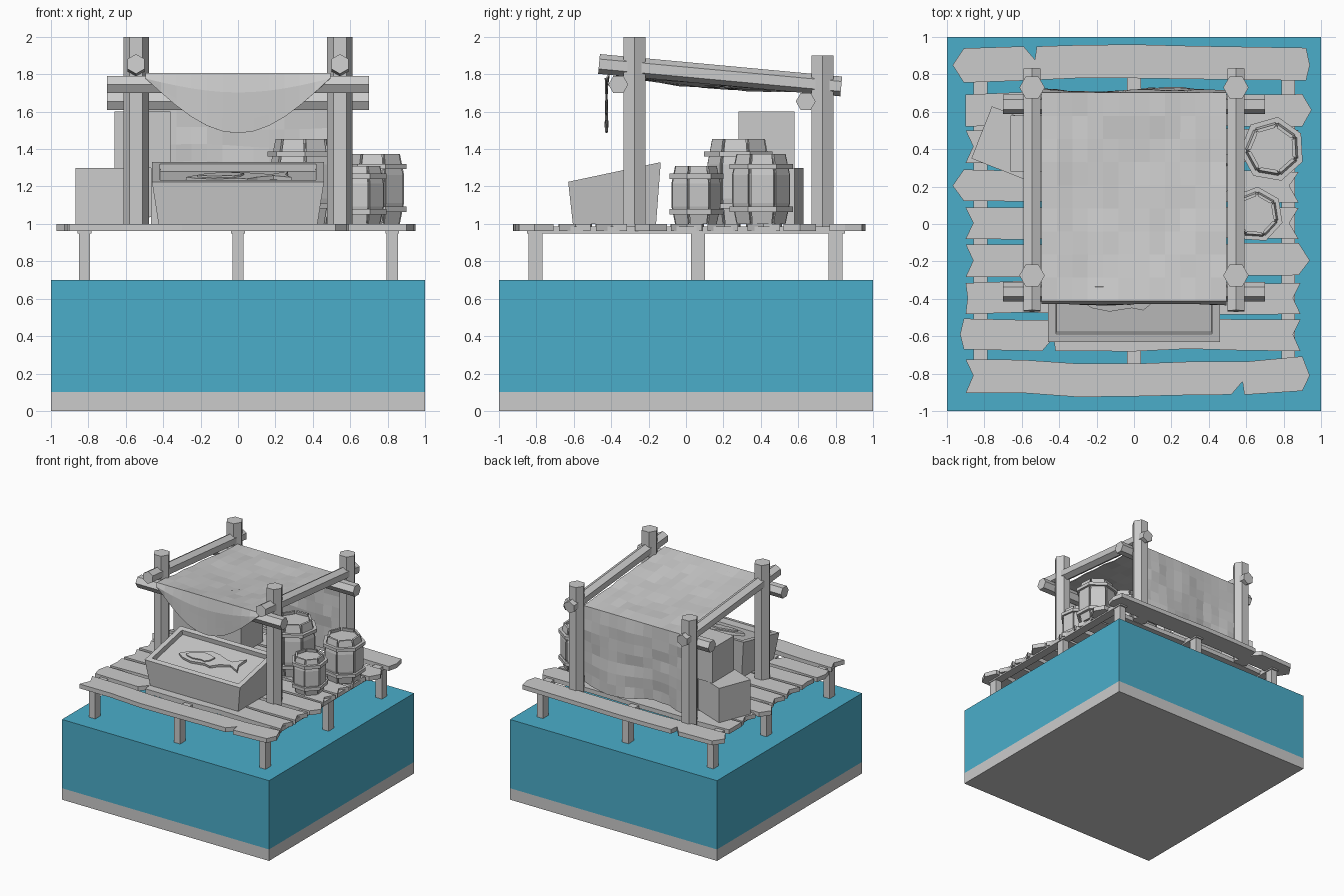
import bpy, bmesh, random
from math import sin, cos, pi, atan2, radians
from mathutils import Matrix, Vector

if "Cube" in bpy.data.objects:
    bpy.data.objects.remove(bpy.data.objects["Cube"])

random.seed(4)


def finish(name, bm, mat=None, matrix=None):
    bmesh.ops.recalc_face_normals(bm, faces=bm.faces[:])
    me = bpy.data.meshes.new(name)
    bm.to_mesh(me)
    bm.free()
    ob = bpy.data.objects.new(name, me)
    bpy.context.collection.objects.link(ob)
    if matrix:
        ob.matrix_world = matrix
    if mat:
        me.materials.append(mat)
    return ob


def prism(name, pts, z0, z1, matrix=None, mat=None):
    bm = bmesh.new()
    f = bm.faces.new([bm.verts.new((x, y, z0)) for x, y in pts])
    new = bmesh.ops.extrude_face_region(bm, geom=[f])["geom"]
    for v in new:
        if isinstance(v, bmesh.types.BMVert):
            v.co.z = z1
    return finish(name, bm, mat, matrix)


def box(name, x0, x1, y0, y1, z0, z1, mat=None):
    return prism(name, [(x0, y0), (x1, y0), (x1, y1), (x0, y1)], z0, z1, None, mat)


def log(name, p0, p1, r, vdir):
    # hexagonal timber from p0 to p1, with one corner pointing along vdir
    p0, p1 = Vector(p0), Vector(p1)
    z = (p1 - p0).normalized()
    y = z.cross(Vector(vdir)).normalized()
    x = y.cross(z)
    m = Matrix.Translation(p0) @ Matrix((x, y, z)).transposed().to_4x4()
    hexa = [(r * cos(i * pi / 3), r * sin(i * pi / 3)) for i in range(6)]
    return prism(name, hexa, 0, (p1 - p0).length, m)


# sea bed and water
water_mat = bpy.data.materials.new("water")
water_mat.diffuse_color = (0.07, 0.42, 0.59, 1)
water_mat.use_nodes = True
water_mat.node_tree.nodes["Principled BSDF"].inputs["Base Color"].default_value = water_mat.diffuse_color
box("sea_bed", -1, 1, -1, 1, 0, 0.1)
box("water", -1, 1, -1, 1, 0.1, 0.7, water_mat)

# jetty piles and joists
for x in (-0.82, 0, 0.825):
    for y in (-0.805, 0.065, 0.8):
        box("pile", x - 0.03, x + 0.03, y - 0.037, y + 0.037, 0.1, 0.965)
    box("joist", x - 0.037, x + 0.037, -0.85, 0.85, 0.95, 0.985)

# deck planks: y, half width, left, right, left tip, right tip, bow, split position
planks = [
    (0.85, 0.09, -0.91, 0.92, -0.06, 0.02, 0.025, -0.56),
    (0.61, 0.085, -0.90, 0.90, 0.0, 0.05, 0.0, None),
    (0.415, 0.088, -0.90, 0.88, 0.04, -0.04, 0.0, None),
    (0.205, 0.083, -0.91, 0.88, -0.06, -0.05, 0.0, None),
    (0.005, 0.083, -0.90, 0.88, 0.04, -0.05, 0.0, None),
    (-0.195, 0.085, -0.90, 0.88, 0.04, 0.06, 0.0, None),
    (-0.395, 0.085, -0.90, 0.89, 0.01, -0.04, 0.0, None),
    (-0.59, 0.085, -0.91, 0.89, -0.02, -0.04, 0.0, -0.46),
    (-0.81, 0.09, -0.90, 0.90, 0.04, 0.04, -0.022, 0.55)]
for y, h, xl, xr, tl, tr, bow, split in planks:
    n = 6
    xs = [xl + (xr - xl) * i / n for i in range(n + 1)]
    off = [bow * sin(pi * i / n) + random.uniform(-.008, .008) for i in range(n + 1)]
    lower = [(x, y - h + o) for x, o in zip(xs, off)]
    upper = [(x, y + h + o + random.uniform(-.006, .006)) for x, o in zip(xs, off)]
    if split:
        edge = upper if y > 0 else lower
        s = -1 if y > 0 else 1
        ey = min(edge, key=lambda p: abs(p[0] - split))[1]
        edge += [(split - 0.03, ey), (split + 0.03, ey + s * 0.07), (split + 0.04, ey)]
        edge.sort()
    pts = lower + [(xr + tr, y)] + upper[::-1] + [(xl + tl, y)]
    prism("deck_plank", pts, 0.962, 1.0)

# canopy frame
for s in (-1, 1):
    x = 0.545 * s
    log("front_post", (x, -0.275, 0.965), (x, -0.275, 2.0), 0.068, (1, 0, 0))
    log("back_post", (x, 0.73, 0.965), (x, 0.73, 1.9), 0.068, (1, 0, 0))
    log("side_rail", (x, -0.465, 1.855), (x, 0.83, 1.735), 0.053, (0, 0, 1))
log("front_rail", (-0.7, -0.362, 1.745), (0.7, -0.362, 1.745), 0.053, (0, 1, 0))
log("back_rail", (-0.7, 0.64, 1.655), (0.7, 0.64, 1.655), 0.053, (0, 1, 0))

# cloth canopy: scalloped front flap, sagging roof, hanging back
bm = bmesh.new()
NX = 12
rows = []
for kind, count in (("flap", 4), ("roof", 10), ("back", 7)):
    for j in range(count):
        row = []
        for i in range(NX + 1):
            x = -0.495 + 0.99 * i / NX
            mid = cos(pi * x)
            w = random.uniform(-.008, .008)
            if kind == "flap":
                t = 1 - j / 4
                p = (x, -0.425 + 0.006 * sin(9 * x) * t, 1.775 - (0.3 * mid - 0.01) * t)
            elif kind == "roof":
                t = j / 9
                sag = 0.03 * mid * sin(pi * t)
                p = (x, -0.41 + 1.11 * t, 1.803 - 0.09 * t - sag + (w if 0 < j < 9 else 0))
            else:
                t = (j + 1) / 7
                p = (x, 0.708 + w + 0.02 * t * sin(8 * x), 1.70 - (0.66 + 0.025 * sin(7 * x)) * t)
            row.append(bm.verts.new(p))
        rows.append(row)
for a, b in zip(rows, rows[1:]):
    for i in range(NX):
        bm.faces.new((a[i], a[i + 1], b[i + 1], b[i]))
cloth = finish("cloth_canopy", bm)
sol = cloth.modifiers.new("thickness", "SOLIDIFY")
sol.thickness = 0.008
sol.offset = 0


# crates with recessed panels
def crate(name, x, y, z, rot):
    bm = bmesh.new()
    bmesh.ops.create_cube(bm, size=0.3)
    bmesh.ops.recalc_face_normals(bm, faces=bm.faces[:])
    bmesh.ops.inset_individual(bm, faces=bm.faces[:], thickness=0.042)
    panels = [f for f in bm.faces if f.calc_center_median().length < 0.1501
              and abs(f.calc_area() - 0.216 ** 2) < 0.001]
    bmesh.ops.inset_individual(bm, faces=panels, thickness=0.001, depth=-0.018)
    finish(name, bm, None, Matrix.Translation((x, y, z + 0.15)) @ Matrix.Rotation(radians(rot), 4, 'Z'))


crate("turned_crate", -0.675, 0.435, 1.0, -21.5)
crate("inner_crate", -0.315, 0.43, 1.0, 0)
crate("top_crate", -0.51, 0.43, 1.3, 0)

# slanted display trough
bm = bmesh.new()
lo = [bm.verts.new(p) for p in ((-.425, -.605, 1), (.425, -.605, 1), (.425, -.16, 1), (-.425, -.16, 1))]
hi = [bm.verts.new(p) for p in ((-.46, -.63, 1.225), (.46, -.63, 1.225), (.46, -.135, 1.33), (-.46, -.135, 1.33))]
bm.faces.new(lo[::-1])
for i in range(4):
    k = (i + 1) % 4
    bm.faces.new((lo[i], lo[k], hi[k], hi[i]))
top = bm.faces.new(hi)
bm.normal_update()
bmesh.ops.inset_individual(bm, faces=[top], thickness=0.06)
bmesh.ops.inset_individual(bm, faces=[top], thickness=0.004, depth=-0.04)
finish("display_trough", bm)

# fish lying on the sloping trough floor
body = [(-.28, 0), (-.22, .045), (-.12, .075), (-.04, .105), (.05, .08), (.14, .035), (.19, .025), (.28, .085),
        (.255, 0), (.28, -.075), (.19, -.02), (.1, -.045), (.04, -.085), (-.02, -.065), (-.14, -.07), (-.23, -.04)]
slope = Matrix.Translation((0.0, -0.38, 1.238)) @ Matrix.Rotation(atan2(0.105, 0.495), 4, 'X') @ Matrix.Rotation(0.12, 4, 'Z')
prism("fish", body, -0.005, 0.02, slope)
flank = [(x * 0.6 - 0.05, y * 0.55) for x, y in body if x < 0.15]
prism("fish_flank", flank, 0.015, 0.03, slope)


# barrels: seven separate staves, a core and two hoops
def ring_pt(r, a, z):
    return Vector((r * cos(a), r * sin(a), z))


def lathe(bm, profile, n, turn, closed):
    rings = [[bm.verts.new(ring_pt(r, turn + 2 * pi * i / n, z)) for i in range(n)] for r, z in profile]
    pairs = list(zip(rings, rings[1:] + rings[:1])) if closed else list(zip(rings, rings[1:]))
    for a, b in pairs:
        for i in range(n):
            k = (i + 1) % n
            bm.faces.new((a[i], a[k], b[k], b[i]))
    if not closed:
        bm.faces.new(rings[0][::-1])
        bm.faces.new(rings[-1])


def barrel(x, y, R, H, turn, n=7):
    place = Matrix.Translation((x, y, 1.0))
    profile = [(0.78 * R, 0), (0.92 * R, 0.3 * H), (0.92 * R, 0.7 * H), (0.78 * R, H)]
    bm = bmesh.new()
    for s in range(n):
        a0, a1 = turn + 2 * pi * s / n, turn + 2 * pi * (s + 1) / n
        loops = []
        for r, z in profile:
            o0, o1 = ring_pt(r, a0, z), ring_pt(r, a1, z)
            i0, i1 = ring_pt(r * 0.86, a0, z), ring_pt(r * 0.86, a1, z)
            loops.append([bm.verts.new(p) for p in (o0.lerp(o1, .06), o0.lerp(o1, .94),
                                                    i0.lerp(i1, .94), i0.lerp(i1, .06))])
        for a, b in zip(loops, loops[1:]):
            for i in range(4):
                k = (i + 1) % 4
                bm.faces.new((a[i], a[k], b[k], b[i]))
        bm.faces.new(loops[0][::-1])
        bm.faces.new(loops[-1])
    finish("barrel_staves", bm, None, place)
    bm = bmesh.new()
    lathe(bm, [(0.72 * R, 0.005), (0.85 * R, 0.3 * H), (0.85 * R, 0.7 * H), (0.72 * R, H - 0.025)], n, turn, False)
    finish("barrel_core", bm, None, place)
    for z in (0.21 * H, 0.82 * H):
        bm = bmesh.new()
        lathe(bm, [(0.8 * R, z - .014), (R, z - .014), (R, z + .014), (0.8 * R, z + .014)], n, turn, True)
        finish("barrel_hoop", bm, None, place)


barrel(0.65, 0.05, 0.15, 0.31, 1.5)
barrel(0.74, 0.4, 0.175, 0.375, 1.4)
barrel(0.345, 0.285, 0.19, 0.455, 0.3)
